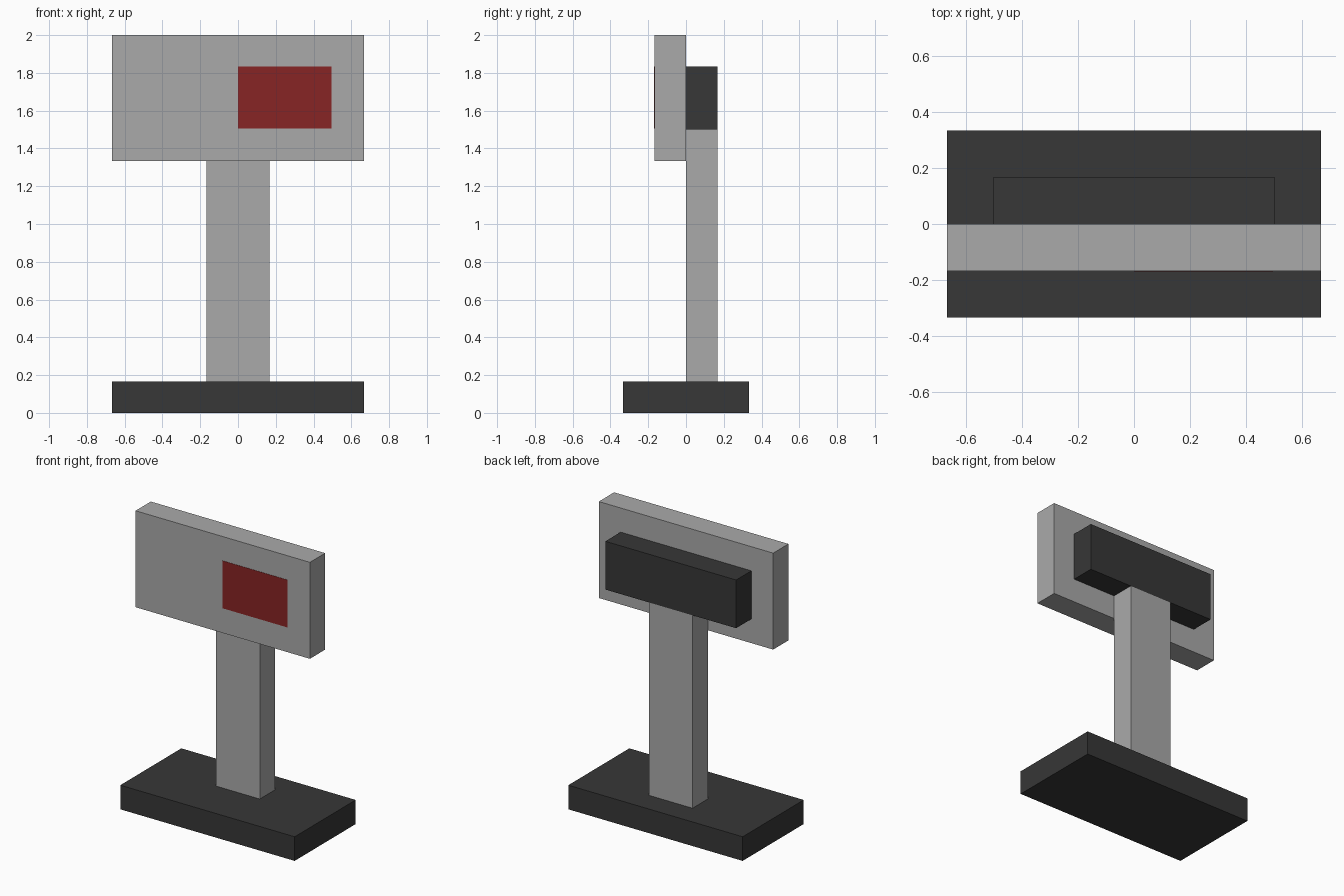
import bpy
from mathutils import Vector

cube = bpy.data.objects.get("Cube")
if cube:
    bpy.data.objects.remove(cube, do_unlink=True)


def material(name, colour):
    mat = bpy.data.materials.new(name)
    mat.use_nodes = True
    rgba = (*colour, 1)
    mat.diffuse_color = rgba
    mat.node_tree.nodes["Principled BSDF"].inputs["Base Color"].default_value = rgba
    return mat


def box(name, low, high, mat):
    """Box spanning two opposite corners."""
    low, high = Vector(low), Vector(high)
    bpy.ops.mesh.primitive_cube_add(size=1, location=(low + high) / 2)
    obj = bpy.context.object
    obj.name = name
    obj.scale = high - low
    bpy.ops.object.transform_apply(location=False, rotation=False, scale=True)
    obj.data.materials.append(mat)
    return obj


grey = material("light grey", (0.40, 0.40, 0.40))
dark = material("dark grey", (0.038, 0.038, 0.038))
red = material("dark red", (0.245, 0.018, 0.018))

U = 1 / 6  # building unit

# Base and upright
box("base", (-4 * U, -2 * U, 0), (4 * U, 2 * U, U), dark)
box("post", (-U, 0, U), (U, U, 9 * U), grey)

# Panel with the housing behind it
box("panel", (-4 * U, -U, 8 * U), (4 * U, 0, 12 * U), grey)
box("rear_housing", (-3 * U, 0, 9 * U), (3 * U, U, 11 * U), dark)

# Thin display plate on the panel front
box("display", (0, -U - 0.002, 1.505), (0.495, -U + 0.002, 1.833), red)
